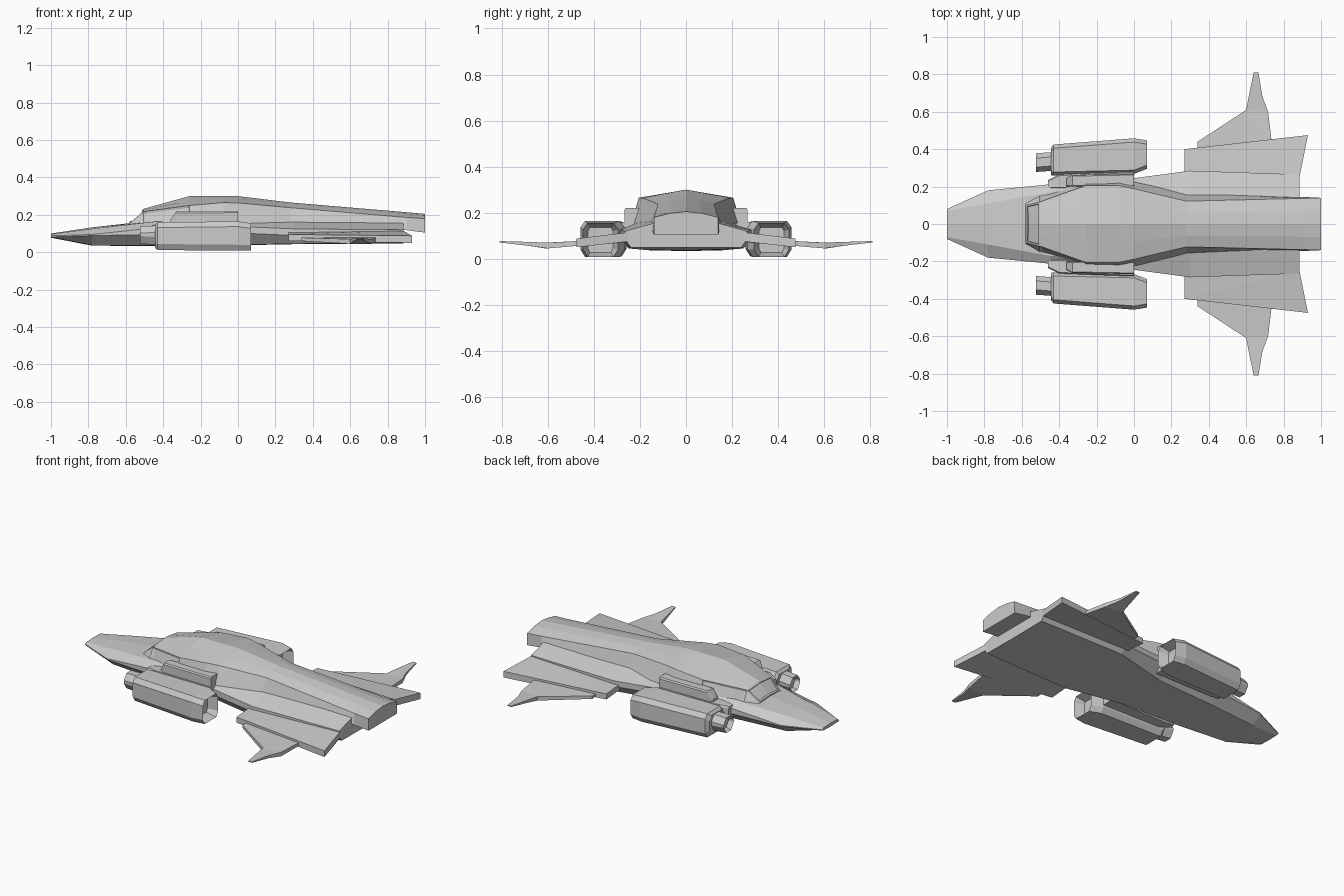
import bpy, bmesh
from mathutils import Vector

if "Cube" in bpy.data.objects:
    bpy.data.objects.remove(bpy.data.objects["Cube"])


def finish(bm, name, mirror=False):
    bmesh.ops.recalc_face_normals(bm, faces=bm.faces)
    mesh = bpy.data.meshes.new(name)
    bm.to_mesh(mesh)
    bm.free()
    obj = bpy.data.objects.new(name, mesh)
    bpy.context.collection.objects.link(obj)
    if mirror:
        mod = obj.modifiers.new("mirror", 'MIRROR')
        mod.use_axis = (False, True, False)
    return obj


def loft(rings):
    """Skin closed rings of equal length; returns bmesh, spans and the two caps."""
    bm = bmesh.new()
    vs = [[bm.verts.new(p) for p in r] for r in rings]
    n = len(vs[0])
    spans = [[bm.faces.new((a[i], a[(i + 1) % n], b[(i + 1) % n], b[i]))
              for i in range(n)] for a, b in zip(vs, vs[1:])]
    caps = [bm.faces.new(vs[0][::-1]), bm.faces.new(vs[-1])]
    bmesh.ops.recalc_face_normals(bm, faces=bm.faces)
    return bm, spans, caps


def symmetric(x, half):
    """Ring from half profile; first and last points lie on the centre line."""
    return [(x, y, z) for y, z in half] + [(x, -y, z) for y, z in half[-2:0:-1]]


def hollow(bm, face, rim, depth):
    push = -face.normal * depth
    bmesh.ops.inset_individual(bm, faces=[face], thickness=rim)
    bmesh.ops.translate(bm, verts=face.verts, vec=push)


def plate(name, pts):
    """Flat-sided panel from (x, y, bottom z, top z) outline points."""
    bm, _, caps = loft([[(x, y, b) for x, y, b, t in pts],
                        [(x, y, t) for x, y, b, t in pts]])
    bmesh.ops.triangulate(bm, faces=caps)
    return finish(bm, name, True)


# Lower hull: x, bottom half/z, edge half/z, deck half/z, ridge z
hull = [
    (-1.0, .06, .08, .08, .088, .07, .097, .10),
    (-.78, .12, .037, .18, .095, .11, .125, .133),
    (-.45, .15, .036, .212, .13, .17, .163, .17),
    (-.05, .17, .038, .238, .14, .20, .163, .17),
    (.30, .25, .045, .285, .125, .15, .162, .17),
    (.885, .24, .05, .265, .12, .14, .155, .16),
]
rings = []
for x, bw, bz, ew, ez, tw, tz, rz in hull:
    rings.append(symmetric(x, [(0, bz - .002), (bw, bz), (ew, ez - .035 if x > -.7 else ez - .006),
                               (ew, ez), (tw, tz), (0, rz)]))
bm, _, _ = loft(rings)
finish(bm, "hull")

# Cabin and spine: x, base half/z, shoulder half/z, ridge z, roof roundness
cabin = [
    (-.58, .112, .145, .10, .155, .162, .5),
    (-.505, .15, .155, .118, .218, .232, .6),
    (-.26, .228, .155, .205, .25, .30, .5),
    (-.08, .238, .155, .205, .265, .30, .5),
    (0, .225, .155, .188, .264, .30, .52),
    (.28, .165, .14, .122, .238, .266, .65),
    (.90, .145, .118, .137, .186, .214, .7),
    (1.0, .14, .105, .14, .18, .205, .7),
]
rings = []
for x, bw, bz, sw, sz, rz, k in cabin:
    rings.append(symmetric(x, [(0, bz), (bw, bz), (sw, sz),
                               (sw * .5, sz + (rz - sz) * k), (0, rz)]))
bm, spans, _ = loft(rings)
# recessed windscreen and side windows
windscreen = [spans[0][i] for i in (2, 3, 4, 5)]
windows = [spans[1][i] for i in (1, 6)]
bmesh.ops.inset_region(bm, faces=windscreen, thickness=.012, depth=0)
bmesh.ops.inset_region(bm, faces=windscreen, thickness=.001, depth=-.008)
bmesh.ops.inset_individual(bm, faces=windows, thickness=.015, depth=-.006)
finish(bm, "cabin_and_spine")


# Engine pods
def pod_ring(x, y0, y1, z0, z1, c=.02):
    return [(x, y0 + c, z0), (x, y1 - c, z0), (x, y1, z0 + c * 1.6), (x, y1, z1 - c * 1.4),
            (x, y1 - c, z1), (x, y0 + c, z1), (x, y0, z1 - c * 1.4), (x, y0, z0 + c * 1.6)]


bm, _, caps = loft([pod_ring(-.445, .262, .405, .025, .145),
                    pod_ring(-.43, .258, .425, .012, .16),
                    pod_ring(0, .268, .458, .008, .165),
                    pod_ring(.07, .295, .447, .008, .155)])
hollow(bm, caps[1], .022, .06)
finish(bm, "engine_pod", True)

bm, _, caps = loft([pod_ring(-.525, .278, .378, .045, .138, .026),
                    pod_ring(-.43, .285, .385, .04, .143, .026)])
hollow(bm, caps[0], .012, .03)
finish(bm, "pod_intake", True)

# Pod mounts: upper fairing and lower strut
bm, _, _ = loft([pod_ring(-.36, .20, .245, .15, .175, .006),
                 pod_ring(-.33, .20, .262, .15, .218, .006),
                 pod_ring(0, .20, .268, .15, .22, .006)])
finish(bm, "pod_fairing", True)
bm, _, _ = loft([pod_ring(-.46, .19, .235, .06, .145, .006),
                 pod_ring(-.40, .19, .265, .055, .155, .006),
                 pod_ring(0, .19, .28, .055, .16, .006)])
finish(bm, "pod_strut", True)

# Wings and swept outer fins
plate("wing", [(.27, .22, .075, .11), (.27, .40, .06, .095), (.93, .475, .05, .088),
               (.885, .25, .075, .115)])
plate("wing_fin", [(.34, .38, .064, .08), (.34, .44, .06, .078), (.60, .61, .045, .07),
                   (.613, .68, .056, .073), (.64, .81, .071, .077), (.665, .81, .071, .077),
                   (.687, .68, .056, .073), (.717, .60, .045, .07), (.735, .45, .058, .078),
                   (.735, .38, .062, .08)])
